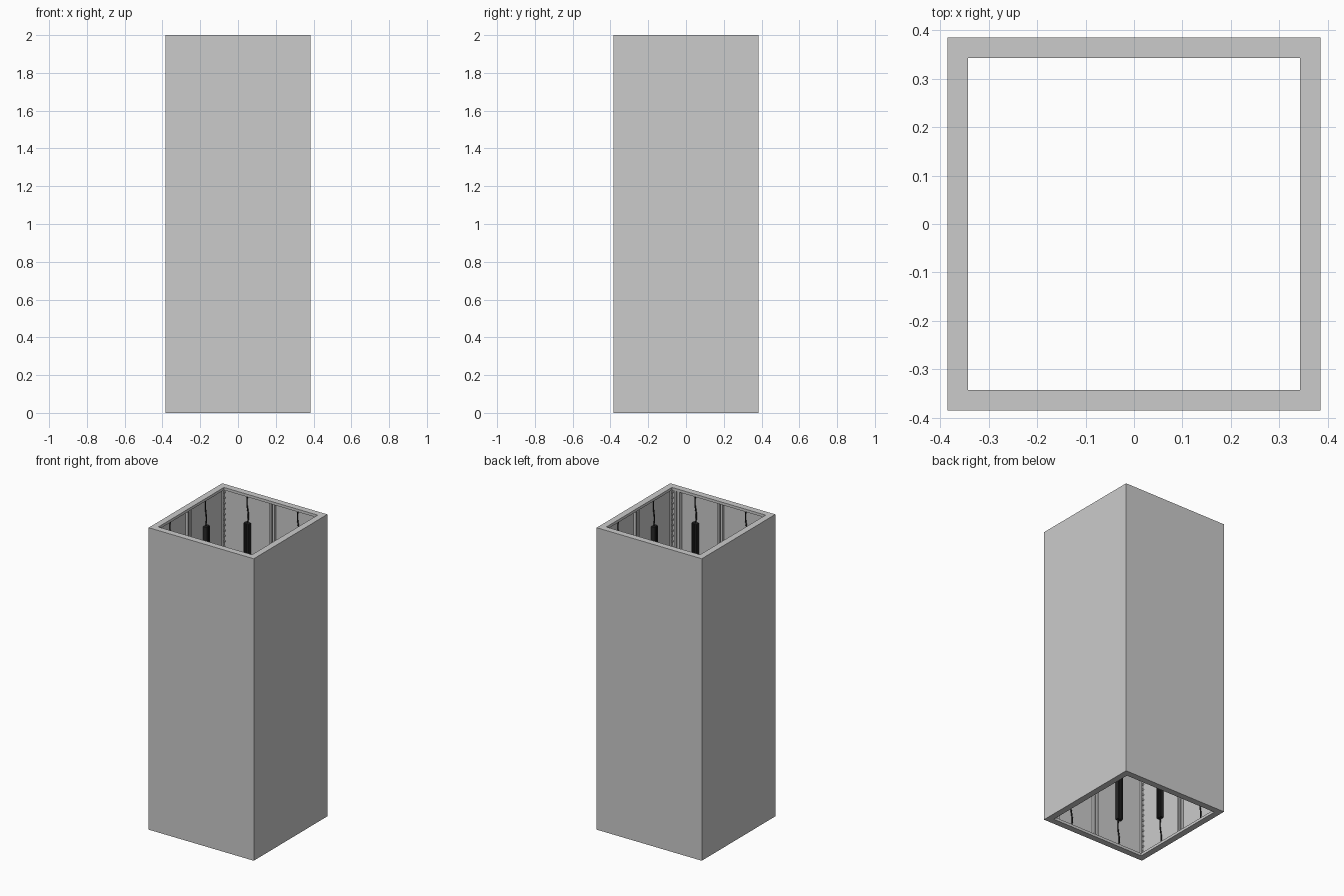
import bpy, bmesh, math
from mathutils import Matrix, Vector

if "Cube" in bpy.data.objects:
    bpy.data.objects.remove(bpy.data.objects["Cube"])

H, R, IN, T = 2.0, 0.385, 0.343, 0.012   # height, outer half, opening half, skin
WALL = R - T                             # inner face of the skin

dark = bpy.data.materials.new("dark")
dark.diffuse_color = (0.02, 0.02, 0.02, 1)
dark.use_nodes = True
dark.node_tree.nodes["Principled BSDF"].inputs["Base Color"].default_value = dark.diffuse_color


def box(bm, x0, x1, y0, y1, z0, z1):
    size = Vector((x1 - x0, y1 - y0, z1 - z0))
    mid = Vector((x0 + x1, y0 + y1, z0 + z1)) / 2
    bmesh.ops.create_cube(bm, size=1, matrix=Matrix.Translation(mid) @ Matrix.Diagonal(size).to_4x4())


def finish(bm, name, mat=None):
    me = bpy.data.meshes.new(name)
    bm.to_mesh(me)
    bm.free()
    if mat:
        me.materials.append(mat)
    ob = bpy.data.objects.new(name, me)
    bpy.context.collection.objects.link(ob)
    return ob


def square_tube(name, outer, inner, z0, z1):
    bm = bmesh.new()
    rings = []
    for r, z in ((outer, z0), (outer, z1), (inner, z1), (inner, z0)):
        rings.append([bm.verts.new((sx * r, sy * r, z))
                      for sx, sy in ((-1, -1), (1, -1), (1, 1), (-1, 1))])
    for k in range(4):
        a, b = rings[k], rings[(k + 1) % 4]
        for i in range(4):
            j = (i + 1) % 4
            bm.faces.new((a[i], a[j], b[j], b[i]))
    bmesh.ops.recalc_face_normals(bm, faces=bm.faces)
    return finish(bm, name)


# Outer skin and the end rims
square_tube("outer_skin", R, WALL, 0, H)
square_tube("bottom_rim", WALL, IN, 0, 0.018)
square_tube("top_rim", WALL, IN, H - 0.018, H)


def side_parts(i):
    rot = Matrix.Rotation(i * math.pi / 2, 4, 'Z')

    # Centre seam: two ribs where neighbouring panels meet
    bm = bmesh.new()
    for s in (-1, 1):
        box(bm, s * 0.012 - 0.006, s * 0.012 + 0.006, WALL - 0.018, WALL, 0.018, H - 0.018)
    finish(bm, f"seam_ribs_{i}").matrix_world = rot

    # Perforated-looking corner strip with a row of small studs
    bm = bmesh.new()
    box(bm, -WALL, -WALL + 0.012, WALL - 0.012, WALL, 0.018, H - 0.018)
    for k in range(54):
        z = 0.045 + k * 0.036
        box(bm, -WALL + 0.012, -WALL + 0.02, WALL - 0.008, WALL, z - 0.005, z + 0.005)
    finish(bm, f"corner_strip_{i}").matrix_world = rot

    # Finned power units, one per panel
    bm = bmesh.new()
    for x in (-0.185, 0.185):
        for z0 in (0.2, 1.2):
            box(bm, x - 0.018, x + 0.018, WALL - 0.022, WALL, z0, z0 + 0.6)
            for f in (-0.014, 0, 0.014):
                box(bm, x + f - 0.003, x + f + 0.003, WALL - 0.027, WALL - 0.022, z0, z0 + 0.6)
    finish(bm, f"power_units_{i}", dark).matrix_world = rot

    # Slightly wavy cables above and below each unit
    cu = bpy.data.curves.new(f"cables_{i}", 'CURVE')
    cu.dimensions = '3D'
    cu.bevel_depth = 0.004
    cu.bevel_resolution = 1
    for x in (-0.185, 0.185):
        for z0, z1 in ((0.018, 0.2), (0.8, 1.2), (1.8, H - 0.018)):
            sp = cu.splines.new('POLY')
            sp.points.add(6)
            for k, p in enumerate(sp.points):
                t = k / 6
                p.co = (x + 0.006 * math.sin(t * math.tau), WALL - 0.008, z0 + (z1 - z0) * t, 1)
    cu.materials.append(dark)
    ob = bpy.data.objects.new(f"cables_{i}", cu)
    bpy.context.collection.objects.link(ob)
    ob.matrix_world = rot


for i in range(4):
    side_parts(i)

# Cable duct beside the front right corner
bm = bmesh.new()
for x in (0.30, 0.325):
    box(bm, x - 0.009, x + 0.009, -WALL, -WALL + 0.024, 0.018, H - 0.018)
finish(bm, "cable_duct")
